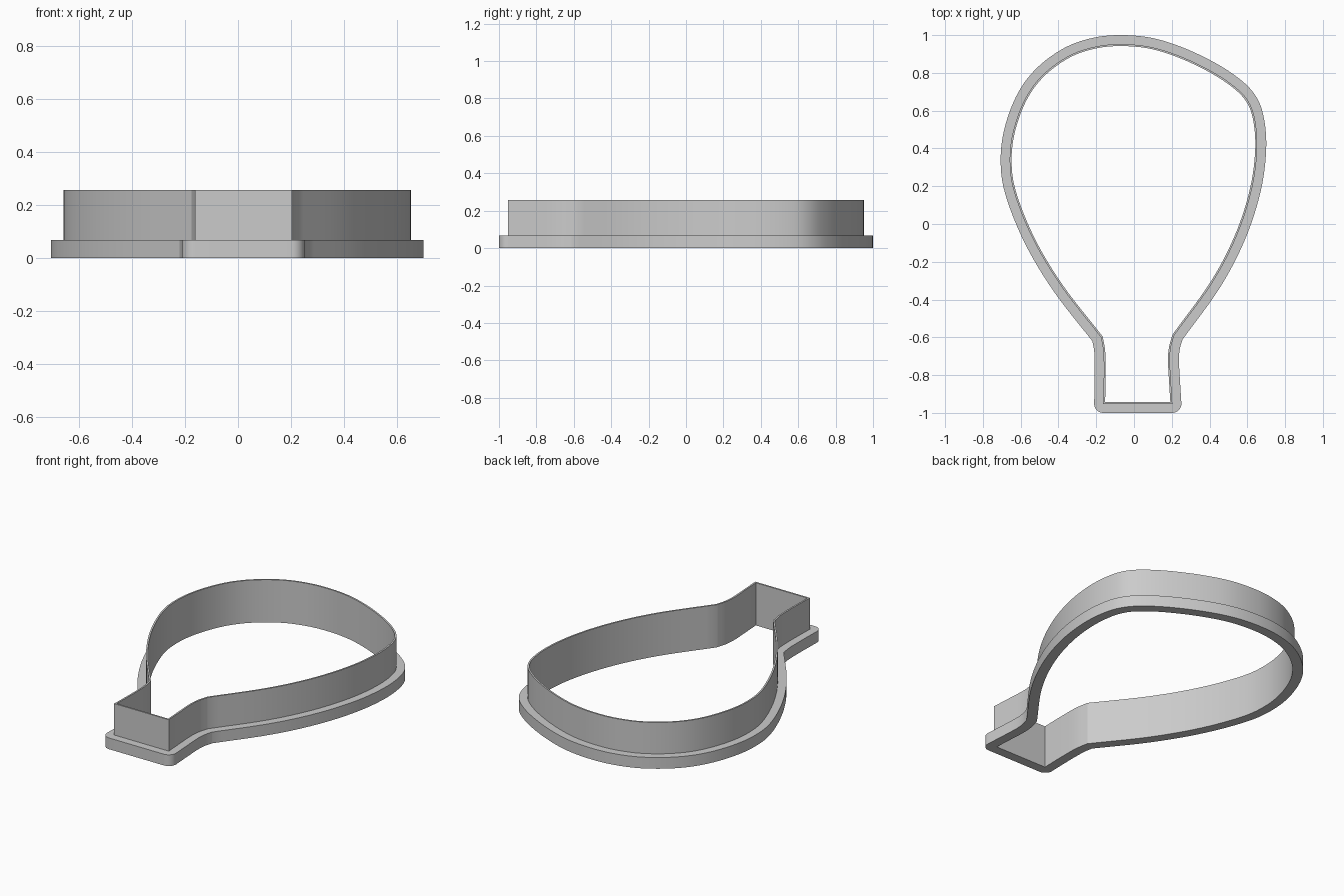
import bpy, bmesh, math
from mathutils import Vector

cube = bpy.data.objects.get("Cube")
if cube:
    bpy.data.objects.remove(cube, do_unlink=True)

# Outline of the blade, counter-clockwise, split where it has sharp corners
bottom = [(-0.163, -0.952), (0.203, -0.952)]
right_neck = [(0.203, -0.952), (0.196, -0.84), (0.19, -0.72), (0.196, -0.65), (0.213, -0.59)]
body = [(0.213, -0.59), (0.415, -0.31), (0.545, -0.06), (0.624, 0.185), (0.652, 0.4),
        (0.638, 0.565), (0.595, 0.665), (0.51, 0.745), (0.39, 0.82), (0.24, 0.89),
        (0.09, 0.937), (-0.06, 0.952), (-0.2, 0.94), (-0.34, 0.893), (-0.475, 0.797),
        (-0.57, 0.675), (-0.635, 0.51), (-0.658, 0.345), (-0.635, 0.17), (-0.535, -0.08),
        (-0.385, -0.33), (-0.175, -0.6)]
left_neck = [(-0.175, -0.6), (-0.162, -0.68), (-0.16, -0.8), (-0.163, -0.952)]


def smooth_path(points, steps=6):
    """Spline through the points, without the last one."""
    p = [Vector(q) for q in points]
    p = [2 * p[0] - p[1]] + p + [2 * p[-1] - p[-2]]
    path = []
    for a, b, c, d in zip(p, p[1:], p[2:], p[3:]):
        for i in range(steps):
            t = i / steps
            path.append(0.5 * (2 * b + (c - a) * t + (2 * a - 5 * b + 4 * c - d) * t * t
                               + (3 * b - a - 3 * c + d) * t ** 3))
    return path


def outward(a, b):
    d = (b - a).normalized()
    return Vector((d.y, -d.x))


def offset_rays(path, arc=8):
    """For each outline point: position, ray outwards, ray inwards.
    Sharp convex corners get a fan of outward rays, so the base is rounded there."""
    rays = []
    for i, p in enumerate(path):
        n1 = outward(path[i - 1], p)
        n2 = outward(p, path[(i + 1) % len(path)])
        mitre = (n1 + n2) / (1 + n1.dot(n2))
        turn = math.atan2(n1.cross(n2), n1.dot(n2))
        if turn > 0.5:
            for k in range(arc + 1):
                a = turn * k / arc
                fan = Vector((n1.x * math.cos(a) - n1.y * math.sin(a),
                              n1.x * math.sin(a) + n1.y * math.cos(a)))
                rays.append((p, fan, mitre))
        else:
            rays.append((p, mitre, mitre))
    return rays


path = [p for part in (bottom, right_neck, body, left_neck) for p in smooth_path(part)]
rays = offset_rays(path)

# Cross-section: broad base flange with a thin blade above its inner edge
blade, flange, base_top, blade_top = 0.01, 0.048, 0.068, 0.258
section = [(-blade, 0), (flange, 0), (flange, base_top),
           (0, base_top), (0, blade_top), (-blade, blade_top)]

bm = bmesh.new()
loops = []
for offset, z in section:
    loop = []
    for p, out, inn in rays:
        q = p + (out if offset > 0 else inn) * offset
        loop.append(bm.verts.new((q.x, q.y, z)))
    loops.append(loop)
for j, low in enumerate(loops):
    high = loops[(j + 1) % len(loops)]
    for i in range(len(rays)):
        k = (i + 1) % len(rays)
        bm.faces.new((low[i], low[k], high[k], high[i]))
bmesh.ops.remove_doubles(bm, verts=bm.verts, dist=0.0005)
bmesh.ops.recalc_face_normals(bm, faces=bm.faces)

mesh = bpy.data.meshes.new("cutter_ring")
bm.to_mesh(mesh)
bm.free()
cutter = bpy.data.objects.new("cutter_ring", mesh)
bpy.context.collection.objects.link(cutter)

# Plain grey plastic
grey = bpy.data.materials.new("light_grey")
grey.use_nodes = True
colour = (0.6, 0.6, 0.6, 1)
grey.diffuse_color = colour
grey.node_tree.nodes["Principled BSDF"].inputs["Base Color"].default_value = colour
mesh.materials.append(grey)

# Smooth curves, crisp edges
bpy.ops.object.select_all(action='DESELECT')
cutter.select_set(True)
bpy.context.view_layer.objects.active = cutter
bpy.ops.object.shade_smooth_by_angle(angle=math.radians(25))
